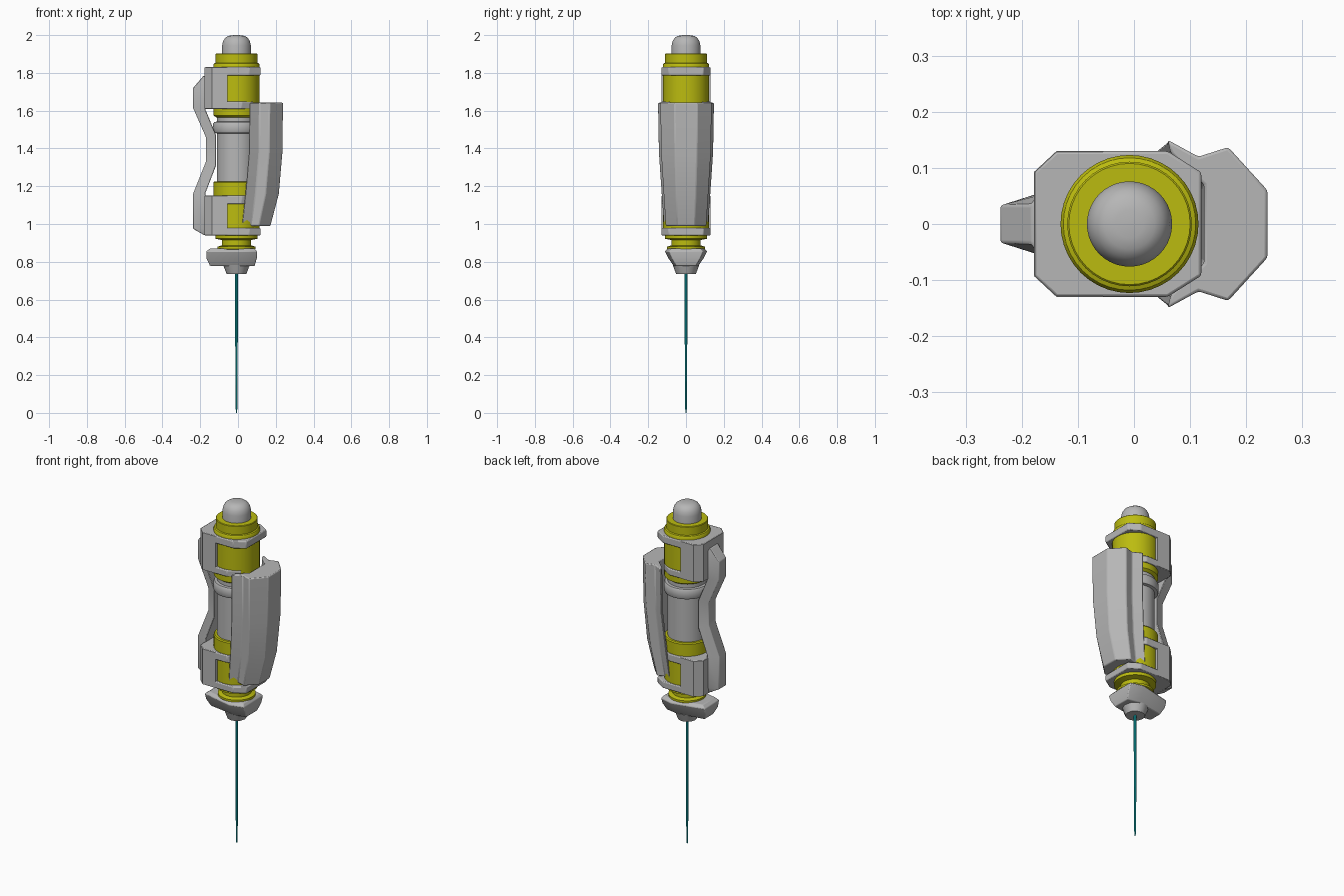
import bpy, bmesh, math

cube = bpy.data.objects.get("Cube")
if cube:
    bpy.data.objects.remove(cube, do_unlink=True)

AXIS_X = -0.008
SEGMENTS = 40


def material(name, rgb):
    m = bpy.data.materials.new(name)
    m.use_nodes = True
    m.diffuse_color = (*rgb, 1)
    m.node_tree.nodes["Principled BSDF"].inputs["Base Color"].default_value = (*rgb, 1)
    return m


GRAY = material("light gray", (0.47, 0.47, 0.47))
YELLOW = material("mustard yellow", (0.5, 0.5, 0.005))
TEAL = material("teal", (0.005, 0.46, 0.5))


def loft(name, rings, mat, bevel=0.0):
    """Skin a list of equal-length rings and cap both ends."""
    bm = bmesh.new()
    loops = [[bm.verts.new(p) for p in ring] for ring in rings]
    n = len(loops[0])
    for a, b in zip(loops, loops[1:]):
        for i in range(n):
            j = (i + 1) % n
            bm.faces.new((a[i], a[j], b[j], b[i]))
    bm.faces.new(loops[0])
    bm.faces.new(loops[-1])
    bmesh.ops.recalc_face_normals(bm, faces=bm.faces)
    mesh = bpy.data.meshes.new(name)
    bm.to_mesh(mesh)
    bm.free()
    mesh.materials.append(mat)
    ob = bpy.data.objects.new(name, mesh)
    bpy.context.collection.objects.link(ob)
    if bevel:
        mod = ob.modifiers.new("edge_bevel", "BEVEL")
        mod.width = bevel
        mod.segments = 2
        mod.limit_method = "ANGLE"
    bpy.ops.object.select_all(action="DESELECT")
    ob.select_set(True)
    bpy.context.view_layer.objects.active = ob
    bpy.ops.object.shade_smooth_by_angle(angle=math.radians(32))
    return ob


def lathe(name, profile, mat, segments=SEGMENTS):
    """Turn (radius, height) pairs around the tool axis."""
    rings = []
    for r, z in profile:
        angles = [2 * math.pi * i / segments for i in range(segments)]
        rings.append([(AXIS_X + r * math.cos(a), r * math.sin(a), z) for a in angles])
    return loft(name, rings, mat)


def mirrored(half, z):
    """Close a half outline (+y side) across the y = 0 plane."""
    return [(x, y, z) for x, y in half] + [(x, -y, z) for x, y in reversed(half)]


def slab(name, half, z0, z1, mat, bevel=0.005):
    return loft(name, [mirrored(half, z0), mirrored(half, z1)], mat, bevel)


# Core parts, from the top down
lathe("top_button", [(0.076, 1.88), (0.076, 1.945), (0.071, 1.968), (0.06, 1.985),
                     (0.045, 1.995), (0.025, 1.999), (0.004, 2.0)], GRAY)
lathe("top_collar", [(0.123, 1.82), (0.123, 1.842), (0.118, 1.85), (0.111, 1.853),
                     (0.111, 1.9), (0.108, 1.903)], YELLOW)
lathe("upper_sleeve", [(0.107, 1.565), (0.122, 1.575), (0.122, 1.825)], YELLOW)
lathe("center_tube", [(0.104, 1.2), (0.104, 1.48), (0.12, 1.483), (0.124, 1.49),
                      (0.124, 1.53), (0.118, 1.54), (0.104, 1.542), (0.104, 1.58)], GRAY)
lathe("lower_sleeve", [(0.122, 0.96), (0.122, 1.22), (0.117, 1.226)], YELLOW)
lathe("neck", [(0.09, 0.862), (0.1, 0.868), (0.1, 0.88), (0.078, 0.887),
               (0.078, 0.915), (0.112, 0.922), (0.112, 0.95)], YELLOW)

# Two C-shaped brackets: a spine block with a plate above and below
plate_long = [(-0.178, 0.093), (-0.138, 0.13), (0.06, 0.13), (0.12, 0.092)]
plate_short = [(-0.178, 0.093), (-0.138, 0.13), (0.02, 0.13), (0.08, 0.09)]
spine = [(-0.178, 0.093), (-0.138, 0.13), (-0.055, 0.13)]
for label, low, high, bottom, top in (
        ("upper", 1.61, 1.83, plate_short, plate_long),
        ("lower", 0.94, 1.15, plate_long, plate_short)):
    slab(label + "_bracket_spine", spine, low + 0.002, high - 0.002, GRAY, 0)
    slab(label + "_bracket_bottom_plate", bottom, low, low + 0.038, GRAY)
    slab(label + "_bracket_top_plate", top, high - 0.043, high, GRAY)

# Bent clip joining the brackets
path = [((-0.182, 1.785), (-0.17, 1.785)), ((-0.238, 1.72), (-0.17, 1.72)),
        ((-0.238, 1.615), (-0.172, 1.605)), ((-0.17, 1.46), (-0.116, 1.47)),
        ((-0.17, 1.33), (-0.116, 1.31)), ((-0.238, 1.16), (-0.172, 1.165)),
        ((-0.238, 0.975), (-0.17, 0.975)), ((-0.182, 0.943), (-0.17, 0.943))]
loft("side_clip", [[(xo, 0.033, zo), (xo, -0.033, zo), (xi, -0.054, zi), (xi, 0.054, zi)]
                   for (xo, zo), (xi, zi) in path], GRAY, 0.004)

# Faceted grip shell, curving inward toward the bottom
grip = [(0.178, 0.06), (0.108, 0.137), (0.055, 0.12), (0, 0.15), (0.006, 0.125), (0.065, 0.07)]
stations = [(1.642, 0.06, 1, 1), (1.38, 0.057, 1, 0.97),
            (1.16, 0.038, 1, 0.87), (0.99, 0.02, 0.85, 0.79)]
loft("grip_shell", [mirrored([(start + x * sx, y * sy) for x, y in grip], z)
                    for z, start, sx, sy in stations], GRAY, 0.005)

# Nose block tapering to a small socket
nose = [(0.1, 0.09), (0.02, 0.112), (-0.168, 0.068)]
nose_levels = [(0.87, 0.88, 0.85), (0.855, 1, 1), (0.82, 1, 0.84), (0.778, 0.88, 0.58)]
loft("nose_block", [mirrored([(x * sx, y * sy) for x, y in nose], z)
                    for z, sx, sy in nose_levels], GRAY, 0.004)
lathe("nose_socket", [(0.052, 0.735), (0.056, 0.745), (0.07, 0.782)], GRAY, 12)

# Long thin needle
lathe("needle", [(0.0025, 0), (0.005, 0.03), (0.006, 0.25), (0.0075, 0.52), (0.0075, 0.76)],
      TEAL, 8)
